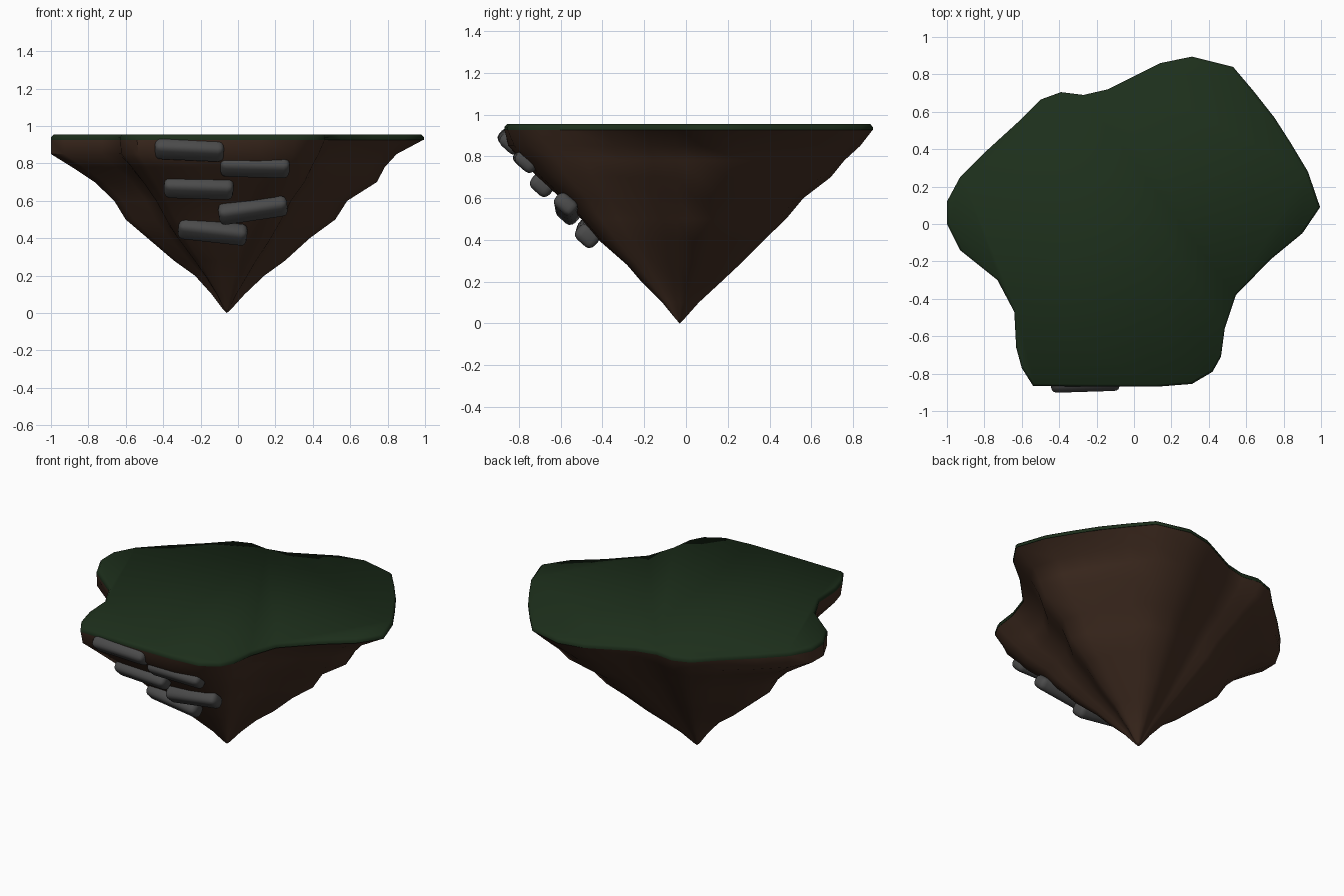
import bpy, bmesh, math
from mathutils import Matrix, Vector

if "Cube" in bpy.data.objects:
    bpy.data.objects.remove(bpy.data.objects["Cube"])

def material(name, col):
    m = bpy.data.materials.new(name)
    m.diffuse_color = (*col, 1)
    m.use_nodes = True
    m.node_tree.nodes["Principled BSDF"].inputs["Base Color"].default_value = m.diffuse_color
    return m

grass_mat = material("grass", (0.012, 0.028, 0.011))
earth_mat = material("earth", (0.055, 0.027, 0.016))
stone_mat = material("stone", (0.07, 0.07, 0.07))

# Island outline seen from above, counter-clockwise
OUTLINE = [(.995, .09), (.93, .28), (.84, .43), (.75, .57), (.64, .71), (.53, .84),
           (.31, .895), (.14, .86), (0, .79), (-.14, .72), (-.27, .69), (-.39, .705),
           (-.5, .665), (-.62, .545), (-.79, .39), (-.93, .25), (-1, .12), (-1, 0),
           (-.93, -.14), (-.73, -.3), (-.64, -.47), (-.63, -.66), (-.6, -.77),
           (-.54, -.865), (-.2, -.87), (.12, -.87), (.31, -.855), (.42, -.79),
           (.465, -.71), (.485, -.56), (.545, -.38), (.73, -.19), (.9, -.05)]
TIP = Vector((-.06, -.03))
N = len(OUTLINE)

# Heights and how far the rock has narrowed there on each side
LEVELS = [.928, .85, .78, .7, .6, .5, .4, .28, .2, .1, .02]
RIGHT = [1, .86, .80, .76, .61, .55, .42, .295, .19, .09, .022]
BACK = [1, .946, .86, .785, .645, .55, .44, .31, .22, .1, .022]
LEFT = [1, 1, .88, .75, .64, .575, .45, .30, .18, .085, .022]
FRONT = [1, .98, .90, .81, .68, .56, .464, .3, .22, .1, .022]

def narrowing(d, i):
    c, s = d.normalized()
    side = RIGHT[i] if c > 0 else LEFT[i]
    end = BACK[i] if s > 0 else FRONT[i]
    return side * c * c + end * s * s

def finish(bm, name, mat, angle):
    bmesh.ops.recalc_face_normals(bm, faces=bm.faces)
    me = bpy.data.meshes.new(name)
    bm.to_mesh(me)
    bm.free()
    ob = bpy.data.objects.new(name, me)
    bpy.context.collection.objects.link(ob)
    me.materials.append(mat)
    bpy.ops.object.select_all(action='DESELECT')
    ob.select_set(True)
    bpy.context.view_layer.objects.active = ob
    bpy.ops.object.shade_smooth_by_angle(angle=math.radians(angle))
    return ob

def bridge(bm, a, b):
    for k in range(len(a)):
        j = (k + 1) % len(a)
        bm.faces.new((a[k], a[j], b[j], b[k]))

# Rock body tapering to a point
bm = bmesh.new()
rings = []
for i, z in enumerate(LEVELS):
    ring = []
    for p in OUTLINE:
        d = Vector(p) - TIP
        q = TIP + d * narrowing(d, i)
        ring.append(bm.verts.new((q.x, q.y, z)))
    rings.append(ring)
for a, b in zip(rings, rings[1:]):
    bridge(bm, a, b)
bm.faces.new(rings[0])
tip = bm.verts.new((TIP.x, TIP.y, 0))
for k in range(N):
    bm.faces.new((rings[-1][k], rings[-1][(k + 1) % N], tip))
finish(bm, "rock_body", earth_mat, 50)

# Thin grass slab with a slightly tapered rim
bm = bmesh.new()
slab = [[bm.verts.new((x * s, y * s, z)) for x, y in OUTLINE]
        for z, s in ((.925, 1), (.94, 1), (.955, .985))]
for a, b in zip(slab, slab[1:]):
    bridge(bm, a, b)
bm.faces.new(slab[0])
bm.faces.new(slab[-1])
finish(bm, "grass_top", grass_mat, 60)

# Rounded stepping stones climbing the front slope: centre x, y, z, tilt
STONES = [(-.26, -.84, .872, 0), (.09, -.765, .78, -1), (-.21, -.685, .665, -2),
          (.08, -.57, .55, 6), (-.135, -.47, .435, -7)]
for n, (x, y, z, tilt) in enumerate(STONES):
    bm = bmesh.new()
    bmesh.ops.create_cube(bm, size=1)
    bmesh.ops.scale(bm, vec=(.37, .115, .085), verts=bm.verts)
    bmesh.ops.bevel(bm, geom=bm.edges[:], offset=.032, segments=3, profile=.5,
                    affect='EDGES')
    for v in bm.verts:  # gentle unevenness
        v.co.z *= 1 + .35 * v.co.x * (-1) ** n
        v.co.y += .008 * math.sin(12 * v.co.x + n)
    rot = Matrix.Rotation(math.radians(-tilt), 4, 'Y') @ Matrix.Rotation(math.radians(-42), 4, 'X')
    bm.transform(Matrix.Translation((x, y, z)) @ rot)
    finish(bm, f"step_stone_{n + 1}", stone_mat, 60)
